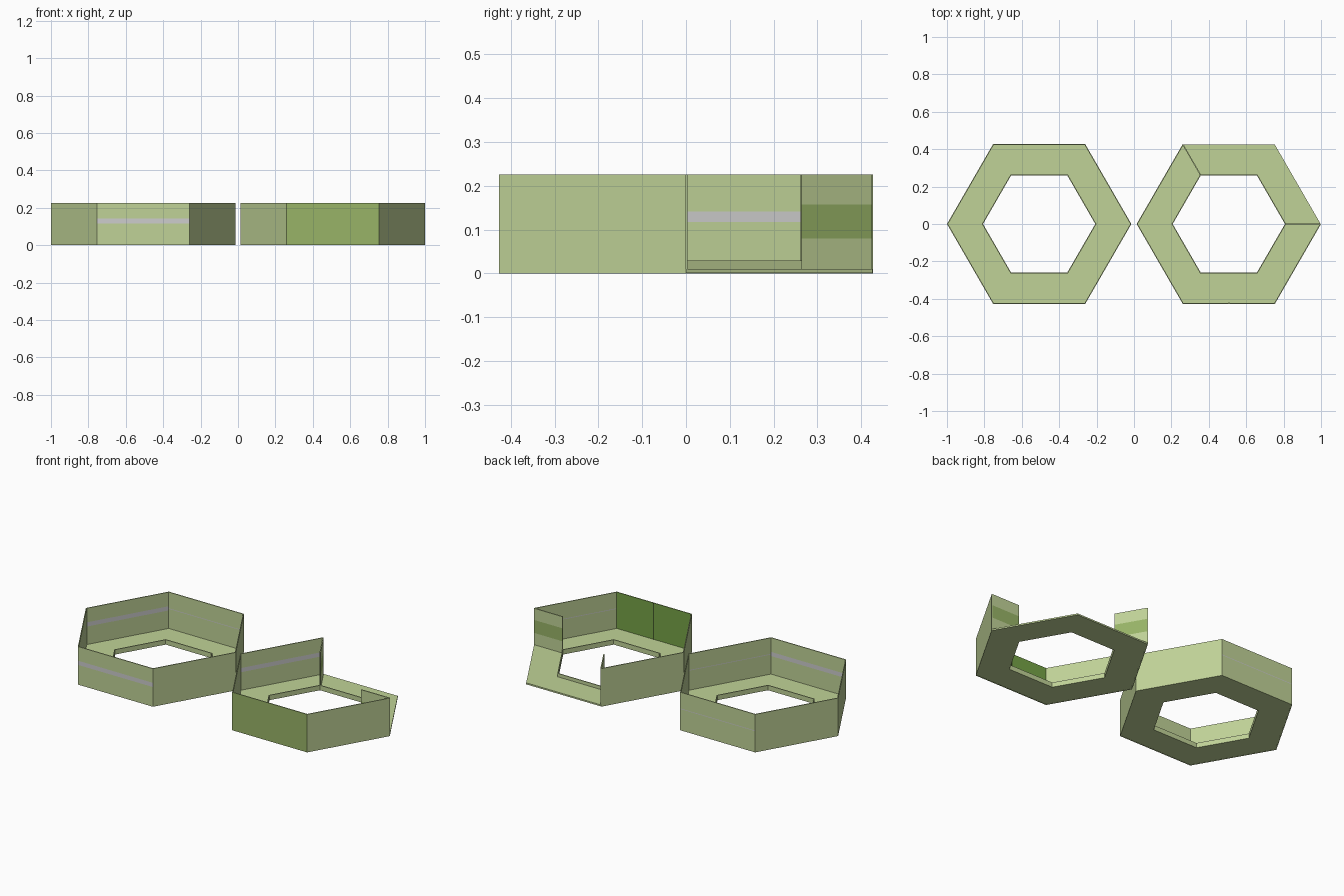
import bpy, bmesh
from math import cos, sin, radians
from mathutils import Vector

if "Cube" in bpy.data.objects:
    bpy.data.objects.remove(bpy.data.objects["Cube"])

R, INNER, T, H = 0.493, 0.303, 0.006, 0.226   # outer/hole radius, shell thickness, height
CX = 0.507


def material(name, rgb):
    m = bpy.data.materials.new(name)
    m.diffuse_color = (*rgb, 1)
    m.use_nodes = True
    m.node_tree.nodes["Principled BSDF"].inputs["Base Color"].default_value = m.diffuse_color
    return m


PALE, GREEN, DEEP, GREY, SEAM = range(5)
MATS = [material("pale green", (0.53, 0.65, 0.31)),
        material("mid green", (0.314, 0.456, 0.136)),
        material("deep green", (0.18, 0.366, 0.061)),
        material("stripe grey", (0.61, 0.61, 0.61)),
        material("seam dark green", (0.05, 0.09, 0.02))]


def corner(k, r):
    a = radians(60 * k)
    return Vector((r * cos(a), r * sin(a), 0))


def finish(bm, name, cx, rule):
    """Colour faces by rule(centre, normal) and place the part."""
    bmesh.ops.recalc_face_normals(bm, faces=bm.faces)
    for f in bm.faces:
        f.material_index = rule(f.calc_center_median(), f.normal)
    me = bpy.data.meshes.new(name)
    bm.to_mesh(me)
    bm.free()
    for m in MATS:
        me.materials.append(m)
    ob = bpy.data.objects.new(name, me)
    ob.location.x = cx
    bpy.context.collection.objects.link(ob)


def slab(name, cx, base, levels, rule):
    """Extrude a four-point footprint through a stack of z levels."""
    bm = bmesh.new()
    rows = [[bm.verts.new((p.x, p.y, z)) for p in base] for z in levels]
    for a, b in zip(rows, rows[1:]):
        for i in range(4):
            j = (i + 1) % 4
            bm.faces.new((a[i], a[j], b[j], b[i]))
    bm.faces.new(rows[0])
    bm.faces.new(rows[-1])
    finish(bm, name, cx, rule)


def hex_ring(name, cx, r0, r1, z0, z1):
    bm = bmesh.new()
    rings = [[bm.verts.new(corner(k, r) + Vector((0, 0, z))) for k in range(6)]
             for r, z in ((r0, z0), (r1, z0), (r1, z1), (r0, z1))]
    for n in range(4):
        a, b = rings[n], rings[(n + 1) % 4]
        for k in range(6):
            j = (k + 1) % 6
            bm.faces.new((a[k], a[j], b[j], b[k]))
    finish(bm, name, cx, lambda c, n: PALE)


BANDS = {"thick": (0.117, 0.142), "thin": (0.126, 0.130), None: (1, 1)}


def wall(name, cx, k, outer=None, inner=None, full=None):
    """Mitred wall on hexagon side k with optional stripes on each side."""
    base = [corner(k, R), corner(k + 1, R), corner(k + 1, R - T), corner(k, R - T)]
    out = (corner(k, 1) + corner(k + 1, 1)).normalized()

    def rule(c, n):
        d = n.dot(out)
        if full and abs(d) > 0.9:
            return full[0] if d > 0 else full[1]
        lo, hi = BANDS[outer if d > 0.9 else inner if d < -0.9 else None]
        return GREY if lo < c.z < hi else PALE
    slab(name, cx, base, [0, 0.117, 0.126, 0.130, 0.142, H], rule)


def partition(name, cx, k):
    """Short divider from the hole corner to the outer corner, with a green band."""
    a, b = corner(k, INNER), corner(k, R - 0.004)
    d = (b - a).normalized()
    s = Vector((-d.y, d.x, 0)) * 0.003
    slab(name, cx, [a - s, b - s, b + s, a + s], [0.008, 0.08, 0.157, H],
         lambda c, n: GREEN if 0.08 < c.z < 0.157 and abs(n.dot(d)) < 0.5 else PALE)


# Floors with a low curb around each hole
for side, cx in (("left", -CX), ("right", CX)):
    hex_ring(side + "_floor", cx, INNER, R - 0.002, 0.001, 0.01)
    hex_ring(side + "_hole_curb", cx, INNER - 0.003, INNER + 0.003, 0.001, 0.03)
    # Walls shared by both rooms
    wall(side + "_back_left_wall", cx, 2, inner="thick")
    wall(side + "_front_left_wall", cx, 3, inner="thin")
    wall(side + "_front_right_wall", cx, 5, inner="thin")

# Closed left room
wall("left_back_right_wall", -CX, 0, inner="thin")
wall("left_back_wall", -CX, 1, outer="thin", inner="thin")
wall("left_front_wall", -CX, 4, outer="thick", inner="thick")

# Open right room: green front wall, inner seam, two dividers
wall("right_front_wall", CX, 4, full=(GREEN, DEEP))
y = -(R - T) * cos(radians(30))
slab("front_wall_seam", CX, [Vector((sx * 0.003, y + dy, 0)) for sx, dy in
     ((-1, -0.001), (1, -0.001), (1, 0.003), (-1, 0.003))], [0.01, H - 0.001],
     lambda c, n: SEAM)
partition("right_side_divider", CX, 0)
partition("back_divider", CX, 2)
